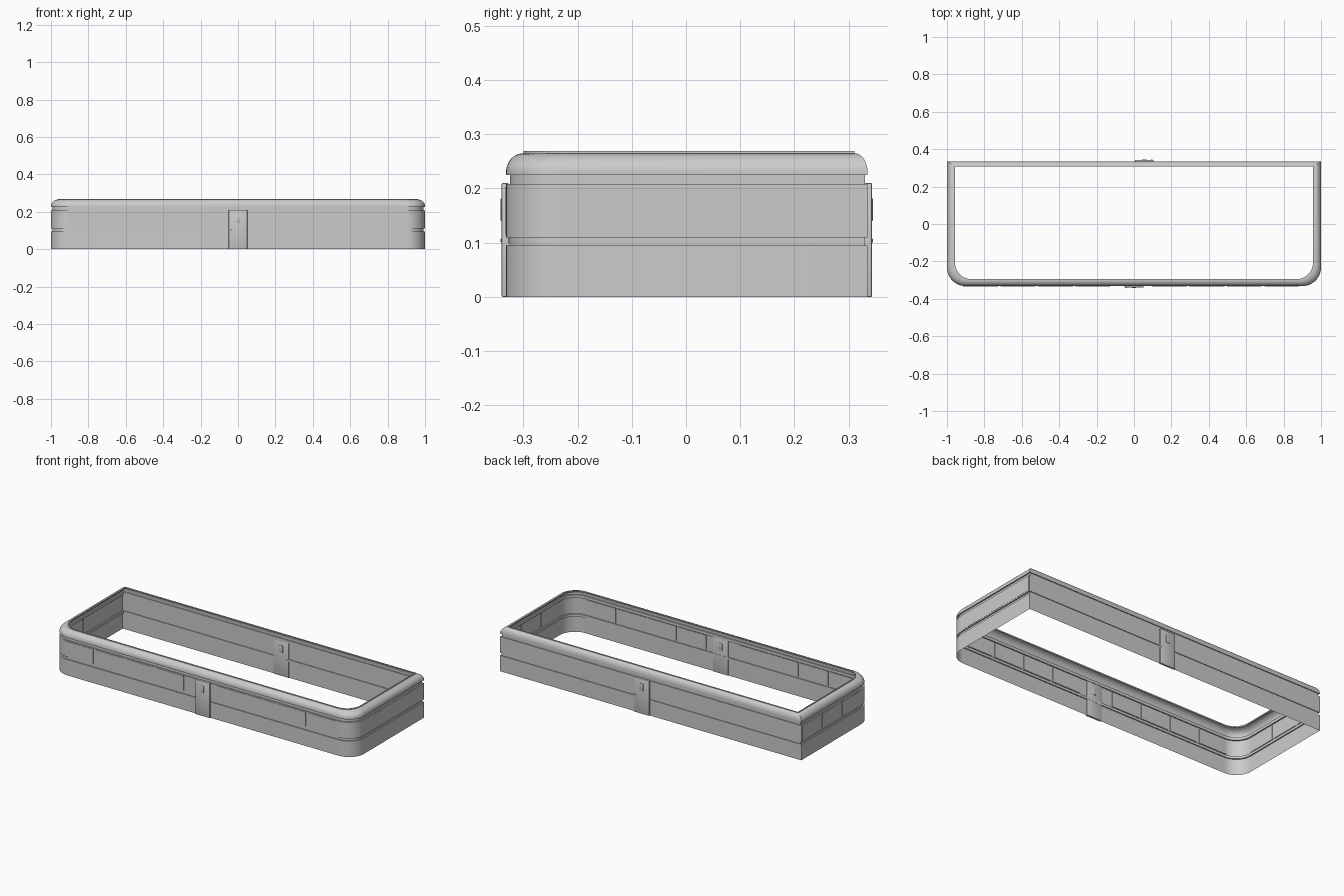
import bpy, bmesh, math

if "Cube" in bpy.data.objects:
    bpy.data.objects.remove(bpy.data.objects["Cube"])

def finish(name, bm, smooth=True):
    me = bpy.data.meshes.new(name)
    bm.to_mesh(me)
    bm.free()
    ob = bpy.data.objects.new(name, me)
    bpy.context.collection.objects.link(ob)
    if smooth:
        bpy.ops.object.select_all(action='DESELECT')
        ob.select_set(True)
        bpy.context.view_layer.objects.active = ob
        bpy.ops.object.shade_smooth_by_angle(angle=math.radians(35))
    return ob

# Footprint outline: square back corners, rounded front corners, inset by d
def outline(d, seg=12):
    x, yf, yb = 1 - 1.15 * d, -0.332 + d, 0.335 - 0.75 * d
    r = 0.1 - 0.3 * d
    pts = [(-x, yb)]
    for sx, a0 in ((-1, 180), (1, 270)):
        for k in range(seg + 1):
            a = math.radians(a0 + 90 * k / seg)
            pts.append((sx * (x - r) + r * math.cos(a), yf + r + r * math.sin(a)))
    pts.append((x, yb))
    return pts

# Sweep an (inset, height) profile around the footprint
def ring(name, profile):
    bm = bmesh.new()
    rows = [[bm.verts.new((x, y, z)) for x, y in outline(d)] for d, z in profile]
    n = len(rows[0])
    for low, high in zip(rows, rows[1:]):
        for i in range(n):
            j = (i + 1) % n
            bm.faces.new((low[i], low[j], high[j], high[i]))
    return finish(name, bm)

def box(name, lo, hi, bevel=0.0):
    bm = bmesh.new()
    bmesh.ops.create_cube(bm, size=1)
    for v in bm.verts:
        v.co = [(a + b) / 2 + c * (b - a) for a, b, c in zip(lo, hi, v.co)]
    if bevel:
        bmesh.ops.bevel(bm, geom=bm.edges[:], offset=bevel, segments=2,
                        profile=0.5, affect='EDGES')
    return finish(name, bm, bevel > 0)

# Thin shell walls with two recessed bands
ring("lower_wall", [(0, 0), (0, 0.095), (0.006, 0.095)])
ring("middle_groove", [(0.006, 0.095), (0.006, 0.11)])
ring("upper_wall", [(0.006, 0.11), (0, 0.11), (0, 0.208), (0.007, 0.208)])
ring("upper_groove", [(0.007, 0.208), (0.007, 0.225)])

# Quarter-round cornice with a small top lip
curve = [(0.032 * (1 - math.cos(t)), 0.23 + 0.035 * math.sin(t))
         for t in (math.radians(9 * k) for k in range(11))]
ring("cornice", [(0.007, 0.225), (0, 0.225)] + curve +
     [(0.032, 0.269), (0.037, 0.269), (0.037, 0.262)])

# Window panels on both ends and the front
for side, sx in (("left", -1), ("right", 1)):
    for k in range(3):
        y = -0.229 + 0.19 * k
        xs = sorted((sx * 0.997, sx * 1.001))
        box(f"{side}_window_{k + 1}", (xs[0], y, 0.117), (xs[1], y + 0.176, 0.203))
for start, label in ((-0.92, "left"), (0.09, "right")):
    for k in range(4):
        x = start + 0.2 * k
        box(f"front_{label}_window_{k + 1}", (x + 0.007, -0.334, 0.117),
            (x + 0.193, -0.329, 0.203))

# Front and back doors with pull plates and knobs
for name, x, y, s in (("front", 0.0, -0.332, -1), ("back", 0.055, 0.335, 1)):
    def span(a, b):
        return sorted((y + s * a, y + s * b))
    a, b = span(-0.005, 0.008)
    box(f"{name}_door", (x - 0.05, a, 0), (x + 0.05, b, 0.21), 0.002)
    a, b = span(-0.007, 0.010)
    box(f"{name}_door_plate", (x - 0.012, a, 0.14), (x + 0.012, b, 0.182), 0.002)
    box(f"{name}_door_knob", (x + s * 0.04 - 0.004, a, 0.1),
        (x + s * 0.04 + 0.004, b, 0.108), 0.002)
